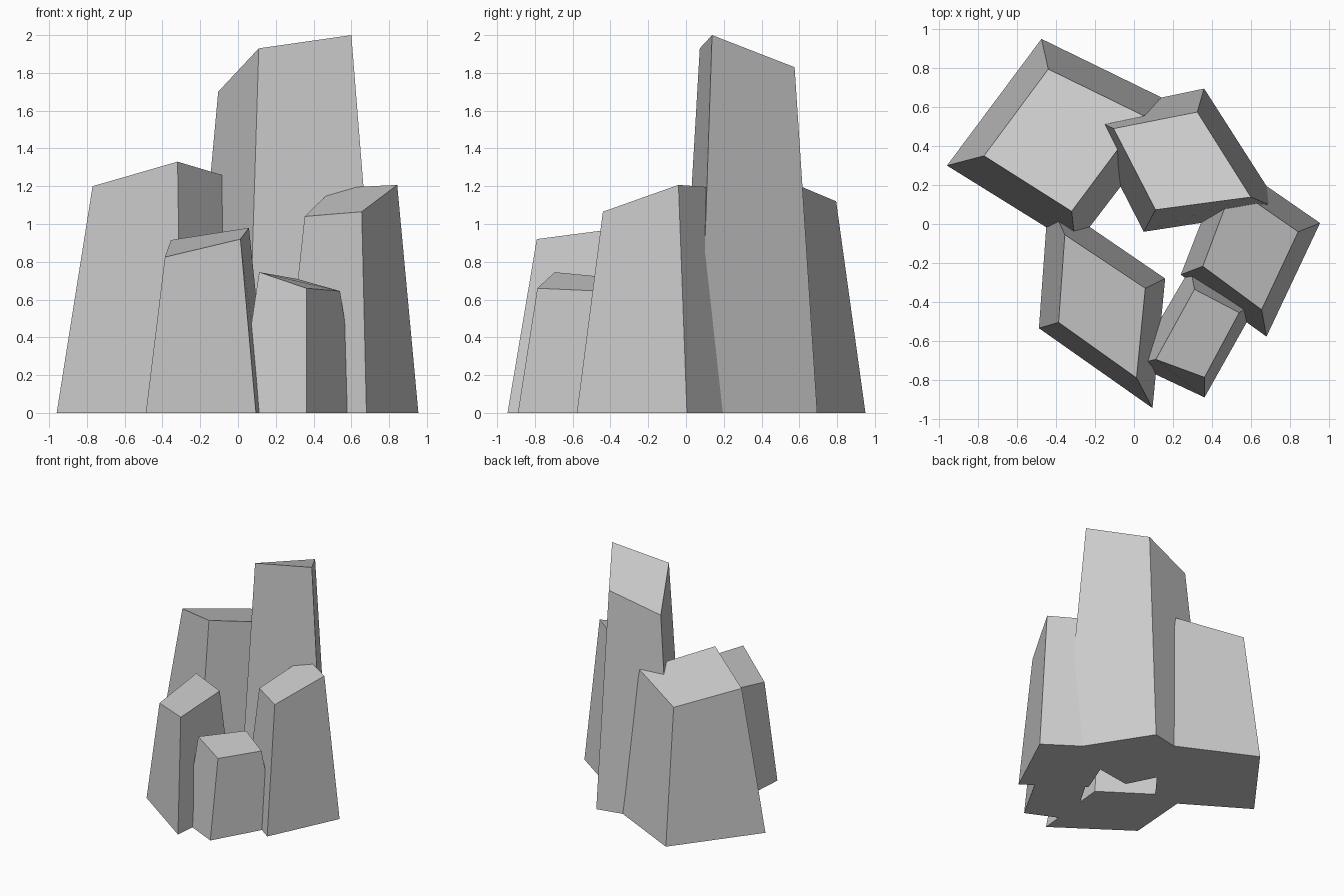
import bpy
import bmesh

if "Cube" in bpy.data.objects:
    bpy.data.objects.remove(bpy.data.objects["Cube"])


def column(name, base, top):
    """Tapered four-sided column with a slanted top; corners run counter-clockwise."""
    bm = bmesh.new()
    lo = [bm.verts.new((x, y, 0)) for x, y in base]
    hi = [bm.verts.new(p) for p in top]
    bm.faces.new(lo[::-1])
    bm.faces.new(hi)
    for i in range(4):
        j = (i + 1) % 4
        bm.faces.new((lo[i], lo[j], hi[j], hi[i]))
    bmesh.ops.recalc_face_normals(bm, faces=bm.faces[:])
    mesh = bpy.data.meshes.new(name)
    bm.to_mesh(mesh)
    bm.free()
    ob = bpy.data.objects.new(name, mesh)
    bpy.context.collection.objects.link(ob)
    return ob


# Tall column at the back right
cluster = column("rock_column_cluster",
                 [(0.05, -0.04), (0.76, 0.07), (0.36, 0.695), (-0.26, 0.565)],
                 [(0.11, 0.073, 1.93), (0.60, 0.138, 2.0), (0.325, 0.575, 1.83), (-0.105, 0.49, 1.70)])

# Broad column at the back left, then right, front left and small front columns
others = [
    column("back_left_column",
           [(-0.96, 0.30), (-0.30, -0.11), (0.243, 0.60), (-0.475, 0.95)],
           [(-0.77, 0.35, 1.20), (-0.32, 0.065, 1.33), (0.047, 0.557, 1.22), (-0.44, 0.795, 1.12)]),
    column("right_column",
           [(0.24, -0.26), (0.68, -0.578), (0.955, 0.005), (0.473, 0.338)],
           [(0.353, -0.217, 1.04), (0.655, -0.44, 1.065), (0.843, -0.04, 1.207), (0.507, 0.193, 1.19)]),
    column("front_left_column",
           [(-0.488, -0.535), (0.095, -0.945), (0.16, -0.28), (-0.44, 0.13)],
           [(-0.387, -0.505, 0.825), (0.013, -0.79, 0.92), (0.058, -0.33, 0.98), (-0.355, -0.055, 0.915)]),
    column("front_small_column",
           [(0.0, -0.72), (0.362, -0.89), (0.64, -0.395), (0.29, -0.225)],
           [(0.112, -0.695, 0.745), (0.362, -0.787, 0.66), (0.54, -0.455, 0.645), (0.31, -0.335, 0.71)]),
]

# Fuse the columns into one solid
bpy.context.view_layer.objects.active = cluster
for ob in others:
    mod = cluster.modifiers.new("fuse", 'BOOLEAN')
    mod.operation = 'UNION'
    mod.solver = 'EXACT'
    mod.object = ob
    bpy.ops.object.modifier_apply(modifier=mod.name)
    bpy.data.objects.remove(ob)
